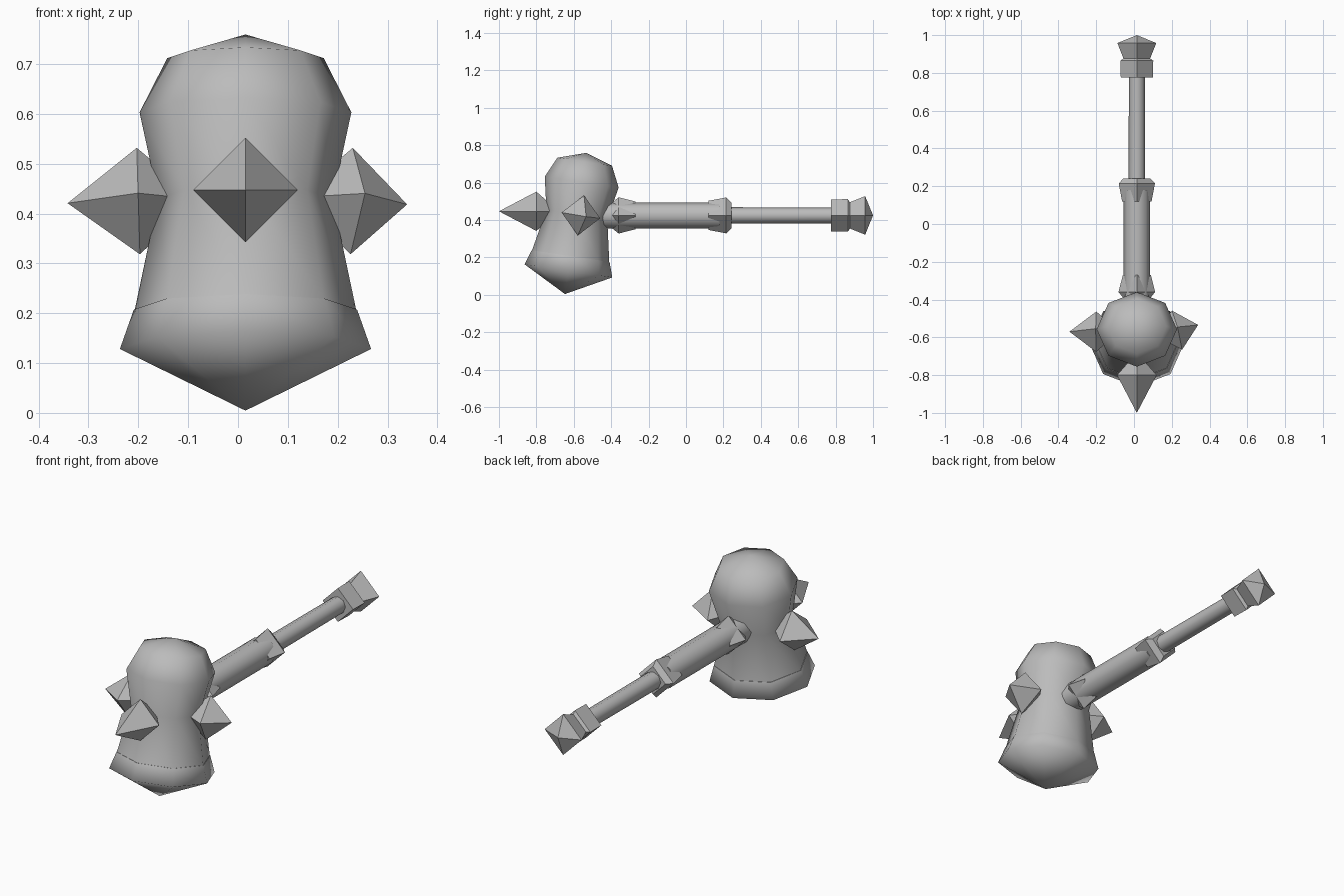
import bpy, math
from mathutils import Vector, Matrix

if "Cube" in bpy.data.objects:
    bpy.data.objects.remove(bpy.data.objects["Cube"])

steel = bpy.data.materials.new("grey_steel")
steel.diffuse_color = (0.5, 0.5, 0.5, 1)
steel.use_nodes = True
steel.node_tree.nodes["Principled BSDF"].inputs["Base Color"].default_value = steel.diffuse_color
CX = 0.015                      # centre line of the weapon
TILT = Matrix.Rotation(math.radians(-8.5), 3, 'X')


def lathe(name, rings, sides, origin, axis, up, smooth, squash=1.0):
    """Rings of (distance along axis, radius); radius 0 makes a point."""
    axis = Vector(axis).normalized()
    side = axis.cross(Vector(up)).normalized()
    up = side.cross(axis)
    origin = Vector(origin)
    verts, faces, loops = [], [], []
    for t, r in rings:
        n = 1 if r == 0 else sides
        loops.append([len(verts) + i for i in range(n)])
        for i in range(n):
            a = 2 * math.pi * i / sides
            verts.append(origin + axis * t
                         + r * (side * math.cos(a) + up * math.sin(a) * squash))
    for a, b in zip(loops, loops[1:]):
        for i in range(sides):
            j = (i + 1) % sides
            f = [a[i % len(a)], a[j % len(a)], b[j % len(b)], b[i % len(b)]]
            faces.append(list(dict.fromkeys(f)))
    if rings[0][1]:
        faces.append(loops[0][::-1])
    if rings[-1][1]:
        faces.append(loops[-1])
    me = bpy.data.meshes.new(name)
    me.from_pydata(verts, [], faces)
    me.materials.append(steel)
    for p in me.polygons:       # end caps stay flat
        p.use_smooth = smooth and len(p.vertices) <= 4
    ob = bpy.data.objects.new(name, me)
    bpy.context.collection.objects.link(ob)
    return ob


# Head: rounded upper body and pointed lower striking end
head_axis = TILT @ Vector((0, 0, 1))
head_mid = (CX, -0.585, 0.42)
lathe("head_body", [(-0.215, 0.222), (0.01, 0.175), (0.185, 0.2125),
                    (0.295, 0.157), (0.343, 0)],
      8, head_mid, head_axis, (0, 1, 0), True, 0.94)
lathe("head_striking_end", [(-0.42, 0), (-0.295, 0.252), (-0.215, 0.224)],
      8, head_mid, head_axis, (0, 1, 0), True, 0.94)

# Spikes: front, right and left
lathe("front_spike", [(-0.12, 0), (0, 0.105), (0.2, 0)],
      4, (CX, -0.8, 0.447), (0, -1, 0), (0, 0, 1), False)
lathe("right_spike", [(-0.12, 0), (0, 0.108), (0.115, 0)],
      4, (0.228, -0.562, 0.425), (1, 0.25, -0.06), head_axis, False)
lathe("left_spike", [(-0.12, 0), (0, 0.108), (0.142, 0)],
      4, (-0.2, -0.57, 0.425), (-1, 0, -0.03), head_axis, False)


# Handle parts run along +y
def handle(name, rings, sides, smooth=False):
    lathe(name, rings, sides, (CX, 0, 0.425), (0, 1, 0), (0, 0, 1), smooth)


handle("thick_grip", [(-0.45, 0.07), (0.18, 0.07)], 8, True)
handle("thin_shaft", [(0.15, 0.044), (0.85, 0.042)], 8, True)
handle("head_collar", [(-0.48, 0), (-0.36, 0.097), (-0.27, 0.074)], 4)
handle("middle_collar", [(0.12, 0.078), (0.215, 0.096), (0.242, 0.07)], 4)
handle("end_collar", [(0.775, 0.085), (0.865, 0.087), (0.88, 0.065)], 4)
handle("pommel", [(0.87, 0.068), (0.958, 0.103), (1.0, 0)], 4)
